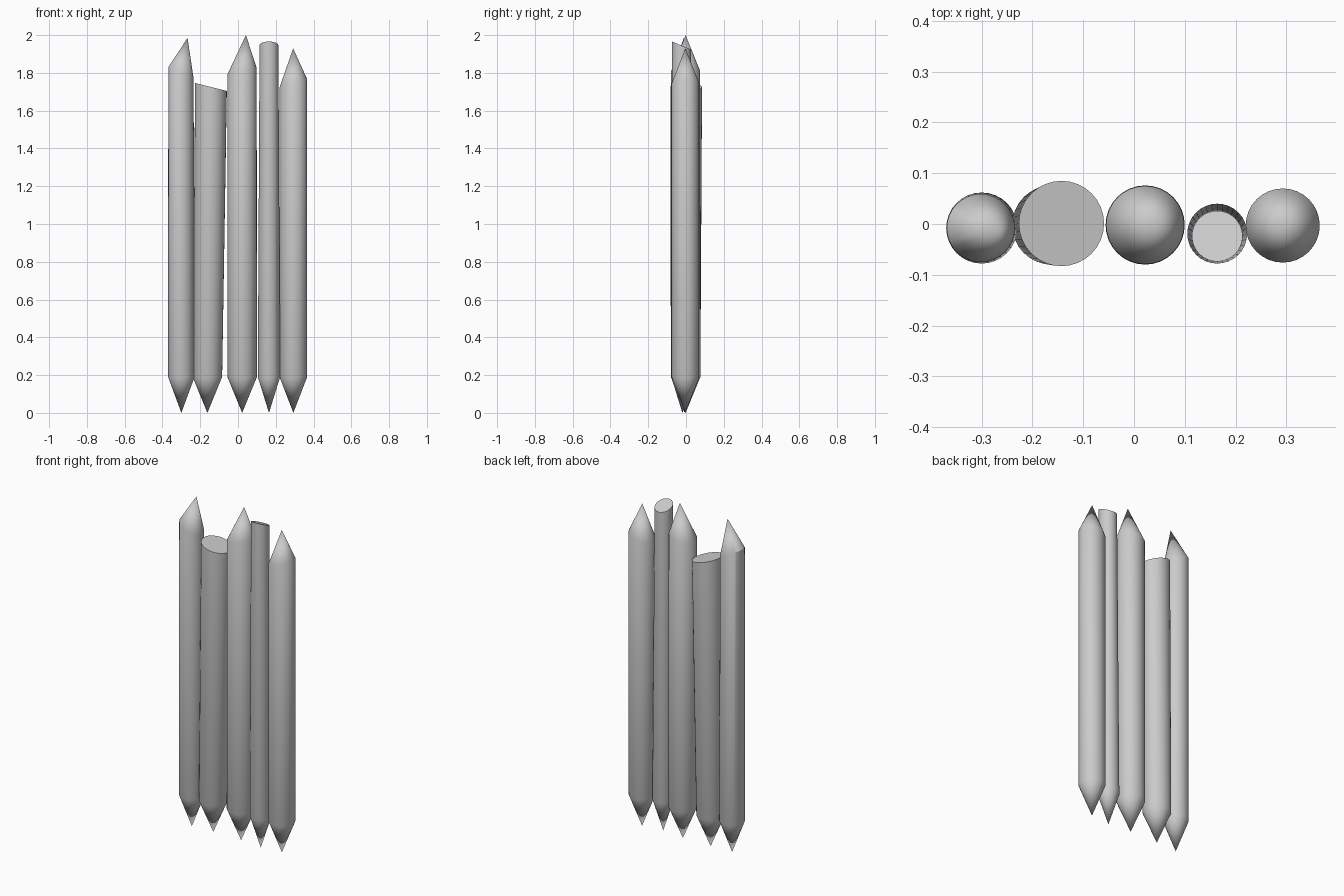
import bpy, bmesh
from math import cos, sin, pi

if "Cube" in bpy.data.objects:
    bpy.data.objects.remove(bpy.data.objects["Cube"])

SIDES = 32


def stake(name, foot, foot_r, head, head_r, slope, tip=None):
    """Pointed stake: foot = (x, y, z) of lower shoulder, head = centre of the
    upper shoulder, slope = (dz/dx, dz/dy) of its cut, tip = apex or flat cut."""
    bm = bmesh.new()

    def ring(c, r, sx=0, sy=0):
        pts = [(r * cos(2 * pi * i / SIDES), r * sin(2 * pi * i / SIDES))
               for i in range(SIDES)]
        return [bm.verts.new((c[0] + x, c[1] + y, c[2] + sx * x + sy * y))
                for x, y in pts]

    low = ring(foot, foot_r)
    high = ring(head, head_r, *slope)
    bottom = bm.verts.new((foot[0], foot[1], 0))
    top = bm.verts.new(tip) if tip else None
    for i in range(SIDES):
        j = (i + 1) % SIDES
        bm.faces.new((low[i], low[j], high[j], high[i]))
        bm.faces.new((low[j], low[i], bottom))
        if top:
            bm.faces.new((high[i], high[j], top))
    if not top:
        bm.faces.new(high)
    bmesh.ops.recalc_face_normals(bm, faces=bm.faces)
    me = bpy.data.meshes.new(name)
    bm.to_mesh(me)
    bm.free()
    ob = bpy.data.objects.new(name, me)
    bpy.context.collection.objects.link(ob)
    bpy.context.view_layer.objects.active = ob
    ob.select_set(True)
    bpy.ops.object.shade_smooth_by_angle(angle=pi / 6)
    ob.select_set(False)


# Sharpened stakes
stake("left_stake", (-.30, -.008, .19), .07, (-.302, -.008, 1.80), .067,
      (-.45, 0), (-.267, -.012, 1.985))
stake("middle_stake", (.022, -.002, .19), .078, (.022, -.002, 1.81), .077,
      (.2, 0), (.042, -.002, 2.0))
stake("right_stake", (.293, -.003, .19), .073, (.293, -.003, 1.745), .073,
      (.3, 0), (.292, -.003, 1.93))

# Broken stakes with slanted flat tops
stake("broken_wide_stake", (-.162, -.002, .19), .078, (-.143, .001, 1.725), .084,
      (-.25, 0))
stake("broken_thin_stake", (.164, -.019, .19), .059, (.164, -.024, 1.945), .05,
      (0, -.42))
